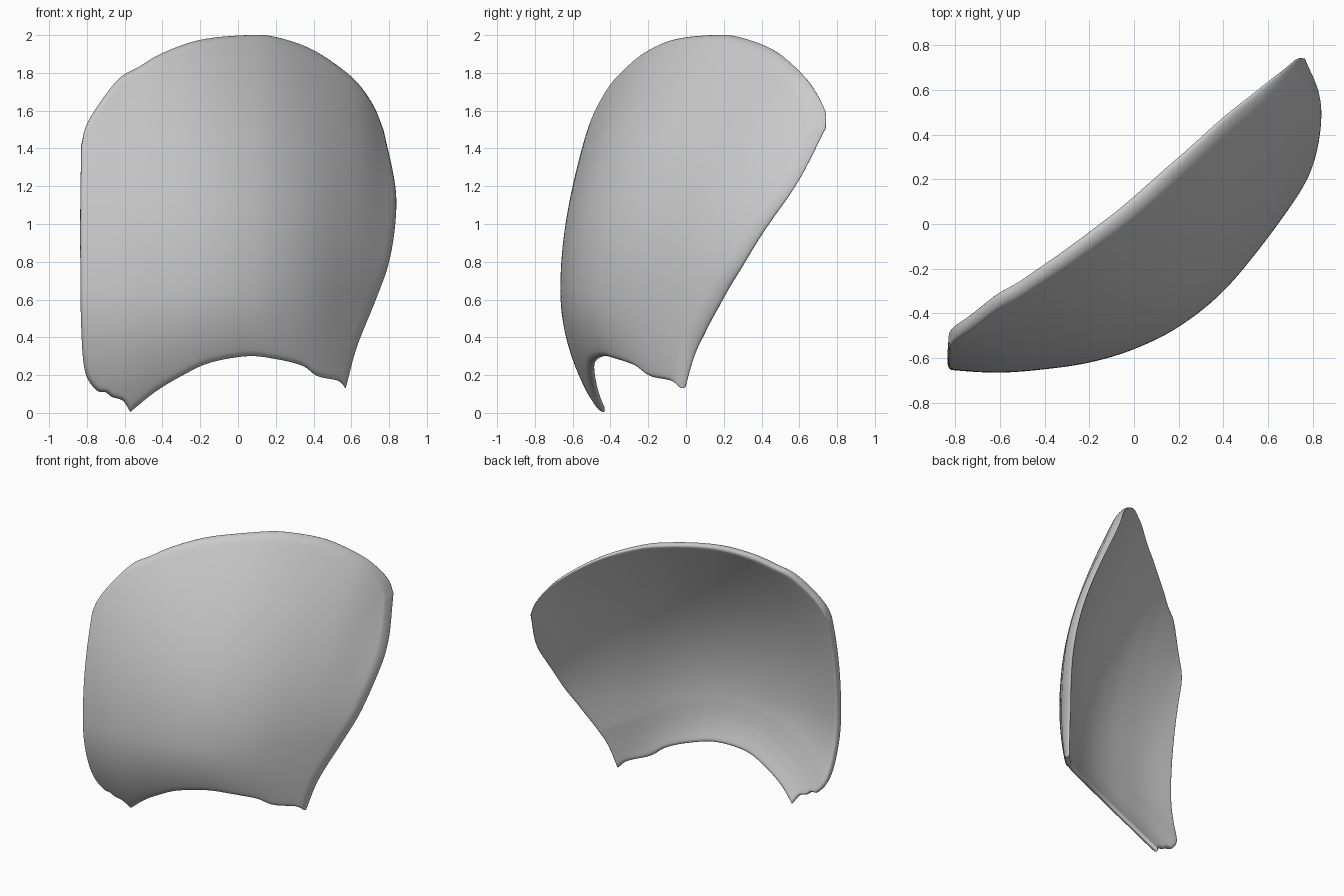
import bpy, bmesh
from math import sqrt
from mathutils import Vector

if "Cube" in bpy.data.objects:
    bpy.data.objects.remove(bpy.data.objects["Cube"])


def hermite(p0, p1, p2, p3, t):
    return 0.5 * (2*p1 + (p2-p0)*t + (2*p0-5*p1+4*p2-p3)*t*t + (3*p1-p0-3*p2+p3)*t**3)


def dense(points, steps=24):
    p = [Vector(q) for q in points]
    p = [2*p[0]-p[1]] + p + [2*p[-1]-p[-2]]
    out = [hermite(*p[i:i+4], s/steps) for i in range(len(p)-3) for s in range(steps)]
    return out + [p[-2]]


# Grid parameters, packed tightly towards the rim so it can be rounded
RIM = [0, .0008, .003, .007, .012, .018]
PARAMS = RIM + [.018 + .964*k/72 for k in range(1, 72)] + [1-r for r in reversed(RIM)]
N = len(PARAMS)


def resample(points):
    """Points along a smooth curve at the grid parameters."""
    d = dense(points)
    cum = [0.0]
    for a, b in zip(d, d[1:]):
        cum.append(cum[-1] + (b-a).length)
    out, j = [], 0
    for t in PARAMS:
        s = cum[-1]*t
        while j < len(d)-2 and cum[j+1] < s:
            j += 1
        out.append(d[j].lerp(d[j+1], (s-cum[j])/(cum[j+1]-cum[j])))
    return out


def lookup(curve, x):
    for a, b in zip(curve, curve[1:]):
        if x <= b.x:
            return a.y + (b.y-a.y)*(x-a.x)/(b.x-a.x)
    return curve[-1].y


# Outline seen from the front (x, z), as four edges
bottom = resample([(-.57, .005), (-.44, .11), (-.3, .195), (-.15, .265), (.05, .3), (.2, .285),
                   (.34, .25), (.42, .195), (.53, .17), (.57, .13)])
left = resample([(-.57, .005), (-.61, .065), (-.67, .085), (-.7, .11), (-.75, .12), (-.81, .22),
                 (-.83, .45), (-.835, .8), (-.835, 1.1), (-.83, 1.42)])
top = resample([(-.83, 1.42), (-.79, 1.55), (-.64, 1.76), (-.52, 1.835), (-.4, 1.905), (-.2, 1.975),
                (.05, 2.0), (.2, 1.99), (.4, 1.92), (.6, 1.78), (.71, 1.64), (.77, 1.5)])
right = resample([(.57, .13), (.63, .35), (.73, .6), (.8, .8), (.835, 1.03), (.83, 1.22), (.77, 1.5)])

# Depth: horizontal section at the fullest height, then curl amounts above and below
section = dense([(-1, -.63), (-.8, -.655), (-.6, -.665), (-.4, -.65), (-.2, -.62), (0, -.56),
                 (.2, -.46), (.4, -.3), (.6, -.06), (.8, .225), (1, .53)])
curl_up = dense([(-1, .16), (-.8, .185), (-.6, .23), (-.4, .26), (-.2, .295), (0, .335),
                 (.2, .38), (.4, .435), (.6, .485), (.7, .55), (.8, .7), (.9, .85)])
curl_down = dense([(-.9, .5), (-.57, .49), (0, .68), (.3, .48), (.57, .2), (.9, .15)])


def depth(x, z):
    d = z - .65
    return lookup(section, x) + lookup(curl_up if d > 0 else curl_down, x)*d*d


def thickness(x, z, v):
    """Half thickness measured along y, thinner near the lower edge."""
    e = .01
    dx = (depth(x+e, z) - depth(x-e, z))/(2*e)
    dz = (depth(x, z+e) - depth(x, z-e))/(2*e)
    return .031*min(1.6, sqrt(1+dx*dx+dz*dz))*(.6 + .4*min(1, v*5))


# Curved shell: front and back sheets sharing a rounded rim
bm = bmesh.new()
front, back = [], []
for j, v in enumerate(PARAMS):
    front.append([])
    back.append([])
    for i, u in enumerate(PARAMS):
        p = (bottom[i]*(1-v) + top[i]*v + left[j]*(1-u) + right[j]*u
             - bottom[0]*(1-u)*(1-v) - bottom[-1]*u*(1-v) - top[0]*(1-u)*v - top[-1]*u*v)
        edge = min(u, 1-u, v, 1-v)
        r = max(0, 1 - edge/.018)
        h = thickness(p.x, p.y, v)
        bulge = h*sqrt(1 - r*r)
        y = depth(p.x, p.y) + h
        f = bm.verts.new((p.x, y-bulge, p.y))
        front[-1].append(f)
        back[-1].append(bm.verts.new((p.x, y+bulge, p.y)) if edge > 0 else f)
for j in range(N-1):
    for i in range(N-1):
        for g, s in ((front, 1), (back, -1)):
            bm.faces.new((g[j][i], g[j][i+1], g[j+1][i+1], g[j+1][i])[::s])
mesh = bpy.data.meshes.new("curved_shell")
bm.to_mesh(mesh)
bm.free()
shell = bpy.data.objects.new("curved_shell", mesh)
bpy.context.collection.objects.link(shell)
for poly in mesh.polygons:
    poly.use_smooth = True
